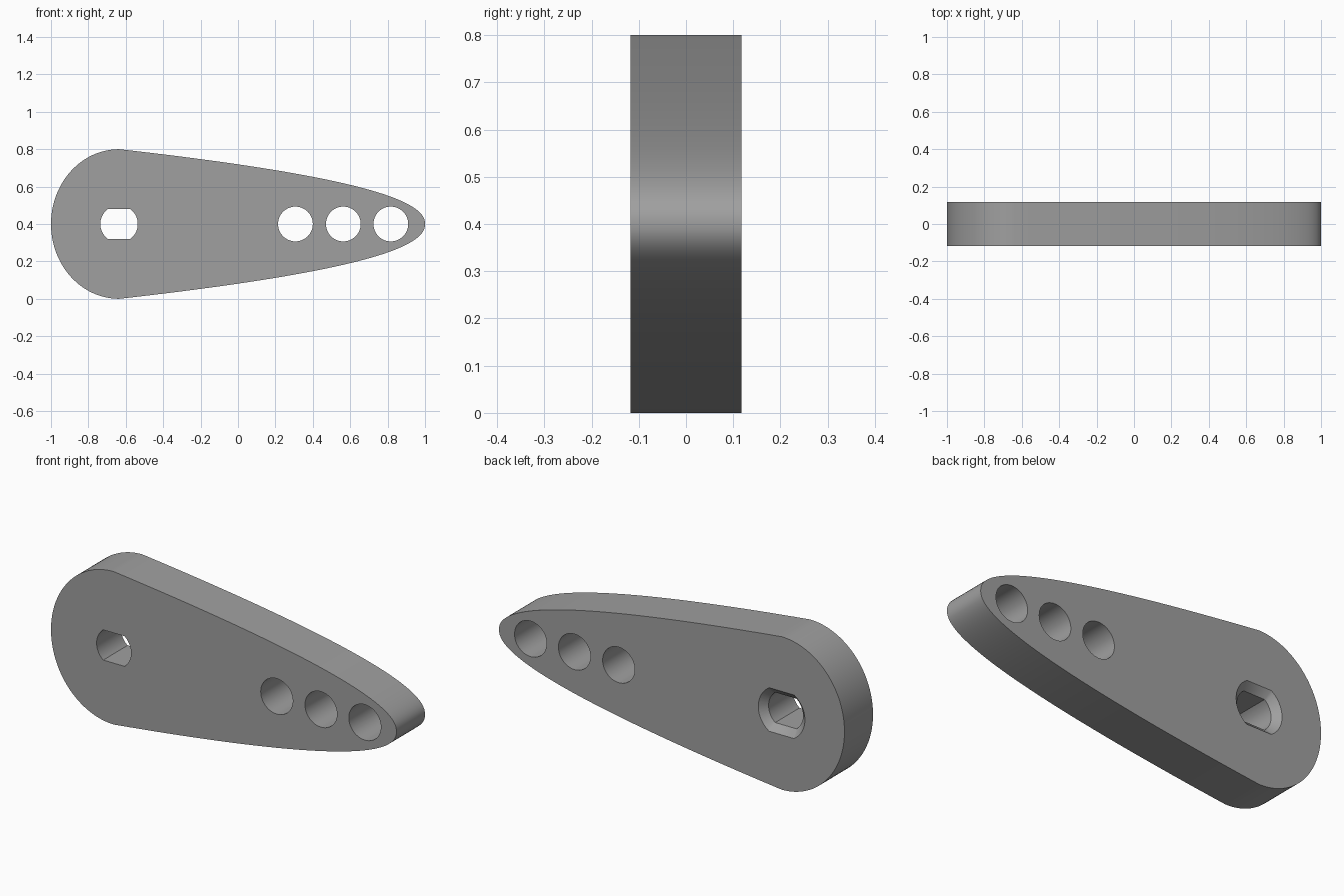
import bpy, bmesh, math

if "Cube" in bpy.data.objects:
    bpy.data.objects.remove(bpy.data.objects["Cube"])

HALF = 0.118        # half thickness along y
MID = 0.40          # height of the long axis
HUB = -0.636        # x of the drive slot


def loft(name, rings):
    """Closed solid through a list of (y, [(x, z), ...]) sections."""
    bm = bmesh.new()
    loops = [[bm.verts.new((x, y, z)) for x, z in pts] for y, pts in rings]
    n = len(loops[0])
    for a, b in zip(loops, loops[1:]):
        for i in range(n):
            j = (i + 1) % n
            bm.faces.new((a[i], a[j], b[j], b[i]))
    bm.faces.new(loops[0][::-1])
    bm.faces.new(loops[-1])
    bmesh.ops.recalc_face_normals(bm, faces=bm.faces[:])
    me = bpy.data.meshes.new(name)
    bm.to_mesh(me)
    bm.free()
    ob = bpy.data.objects.new(name, me)
    bpy.context.collection.objects.link(ob)
    return ob


def arm_outline():
    # rounded hub end, bottom corner round to top corner
    pts = []
    for i in range(49):
        a = -math.pi / 2 - math.pi * i / 48
        pts.append((HUB + (1 + HUB) * math.cos(a), MID + 0.4 * math.sin(a)))
    # tapering nose, top corner round to bottom corner
    for i in range(-39, 40):
        s = i / 40
        h = 0.4 * (s * s) ** 0.46
        pts.append((1 - (1 - HUB) * s * s, MID + (h if s < 0 else -h)))
    return pts


def circle(x, r, n=48):
    return [(x + r * math.cos(2 * math.pi * i / n),
             MID + r * math.sin(2 * math.pi * i / n)) for i in range(n)]


def slot(grow):
    # circle with flat top and bottom
    r, f = 0.1 + grow, 0.079 + grow
    a = math.asin(f / r)
    angles = [-a + 2 * a * i / 16 for i in range(17)]
    angles += [t + math.pi for t in angles]
    return [(HUB + r * math.cos(t), MID + r * math.sin(t)) for t in angles]


outline = arm_outline()
arm = loft("lever_arm", [(-HALF, outline), (HALF, outline)])

# three round holes, and the drive slot chamfered at the back
cutters = [loft("hole_cutter", [(-0.2, circle(x, 0.093)), (0.2, circle(x, 0.093))])
           for x in (0.307, 0.563, 0.817)]
cutters.append(loft("slot_cutter", [(-0.2, slot(0)), (HALF - 0.035, slot(0)),
                                    (HALF + 0.015, slot(0.05))]))
for c in cutters:
    c.hide_render = True
    m = arm.modifiers.new("cut", 'BOOLEAN')
    m.operation = 'DIFFERENCE'
    m.solver = 'EXACT'
    m.object = c

# bake the cuts and clear the cutters
bpy.context.view_layer.update()
dg = bpy.context.evaluated_depsgraph_get()
baked = bpy.data.meshes.new_from_object(arm.evaluated_get(dg))
arm.modifiers.clear()
arm.data = baked
for c in cutters:
    bpy.data.objects.remove(c)

# one grey colour
grey = bpy.data.materials.new("mid grey")
grey.diffuse_color = (0.35, 0.35, 0.35, 1)
grey.use_nodes = True
grey.node_tree.nodes["Principled BSDF"].inputs["Base Color"].default_value = grey.diffuse_color
arm.data.materials.clear()
arm.data.materials.append(grey)

bpy.ops.object.select_all(action='DESELECT')
arm.select_set(True)
bpy.context.view_layer.objects.active = arm
bpy.ops.object.shade_smooth_by_angle(angle=math.radians(30))
